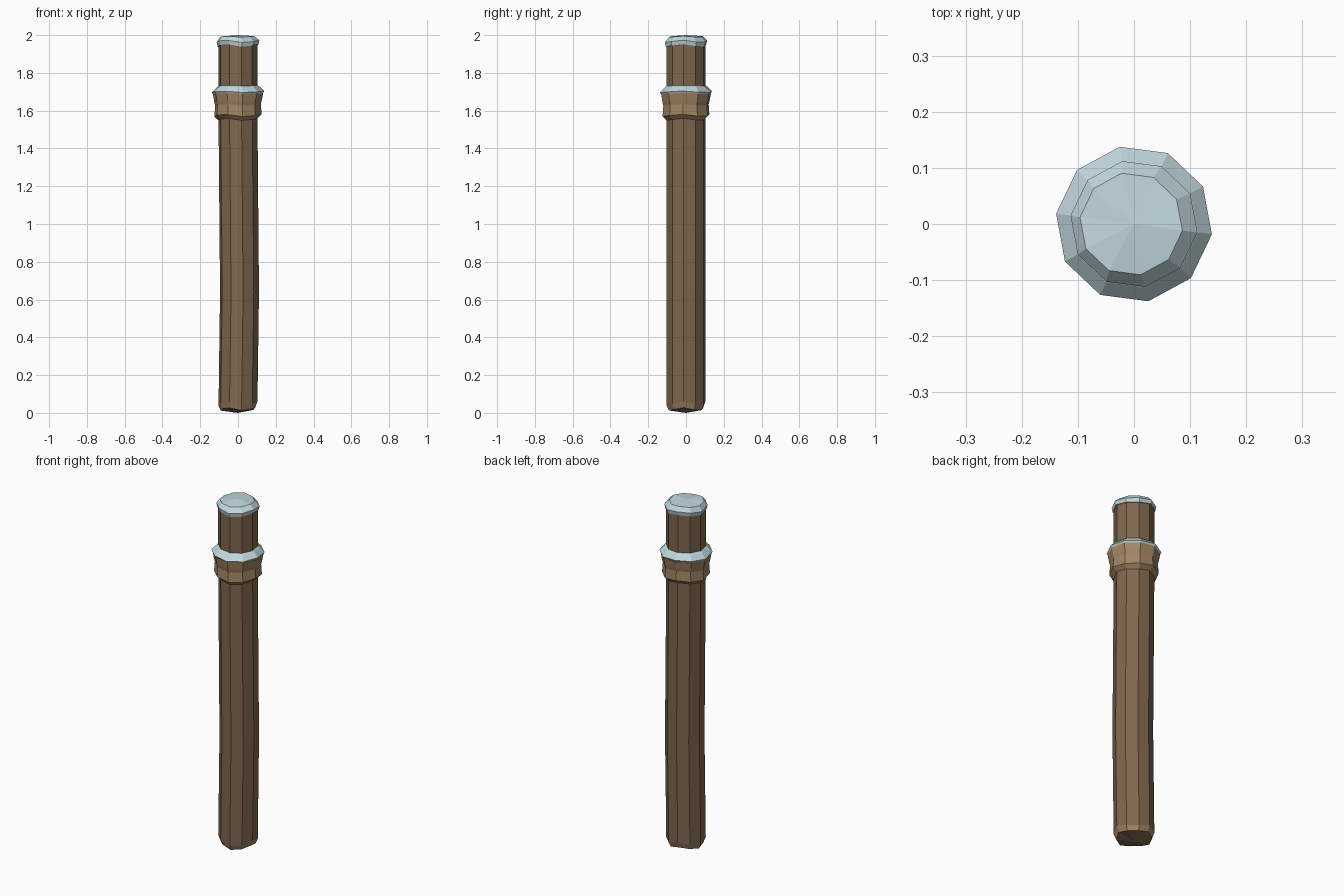
import bpy, math

if "Cube" in bpy.data.objects:
    bpy.data.objects.remove(bpy.data.objects["Cube"])

SIDES = 10
PHASE = math.radians(-7.5)


def material(name, rgb):
    m = bpy.data.materials.new(name)
    m.diffuse_color = (*rgb, 1)
    m.use_nodes = True
    m.node_tree.nodes["Principled BSDF"].inputs["Base Color"].default_value = m.diffuse_color
    return m


wood = material("brown wood", (0.215, 0.135, 0.075))
rope = material("tan rope", (0.36, 0.235, 0.125))
snow = material("pale blue snow", (0.53, 0.68, 0.73))


def lathe(name, rings, mats, bottom=None, top=None, pick=None):
    """Rings are (z, radius, x offset, z wobble); bottom and top are tip heights."""
    verts, faces, idx = [], [], []
    for z, r, dx, wob in rings:
        for i in range(SIDES):
            a = PHASE + i * math.tau / SIDES
            verts.append((dx + r * math.cos(a), r * math.sin(a),
                          z + wob * math.cos(3 * a + 0.6)))
    for k in range(len(rings) - 1):
        for i in range(SIDES):
            j = (i + 1) % SIDES
            a, b = k * SIDES, (k + 1) * SIDES
            faces.append((a + i, a + j, b + j, b + i))
            idx.append(pick(k) if pick else 0)
    for tip, base, up in ((bottom, 0, False), (top, (len(rings) - 1) * SIDES, True)):
        if tip is None:
            continue
        c = len(verts)
        verts.append((0, 0, tip))
        for i in range(SIDES):
            j = (i + 1) % SIDES
            faces.append((base + i, base + j, c) if up else (base + j, base + i, c))
            idx.append(pick(-1) if pick else 0)
    me = bpy.data.meshes.new(name)
    me.from_pydata(verts, [], faces)
    for m in mats:
        me.materials.append(m)
    me.polygons.foreach_set("material_index", idx)
    me.update()
    ob = bpy.data.objects.new(name, me)
    bpy.context.collection.objects.link(ob)
    return ob


# Slightly bowed post with a worn, lighter rim at the foot
lathe("post", [(0.02, 0.092, 0, 0.008), (0.05, 0.104, 0, 0.012),
               (0.64, 0.104, 0.008, 0), (1.55, 0.104, 0, 0), (1.96, 0.104, 0, 0)],
      [wood, rope], bottom=0.0, top=1.965, pick=lambda k: 1 if k == 0 else 0)

# Two bulging rope wraps
lathe("rope_binding", [(1.55, 0.10, 0, 0.006), (1.575, 0.126, 0, 0.006),
                       (1.63, 0.122, 0, 0.004), (1.65, 0.127, 0, 0.004),
                       (1.69, 0.134, 0, 0), (1.71, 0.10, 0, 0)], [rope])

# Snow resting on the rope
lathe("snow_ring", [(1.685, 0.10, 0, 0), (1.685, 0.130, 0, 0.003), (1.70, 0.140, 0, 0.004),
                    (1.725, 0.115, 0, 0.003), (1.735, 0.10, 0, 0)], [snow])

# Snow cap on the post top
lathe("snow_cap", [(1.945, 0.102, 0, 0.007), (1.945, 0.109, 0, 0.007),
                   (1.967, 0.114, 0, 0.006), (1.992, 0.092, -0.005, 0.003)],
      [snow], top=2.0)
